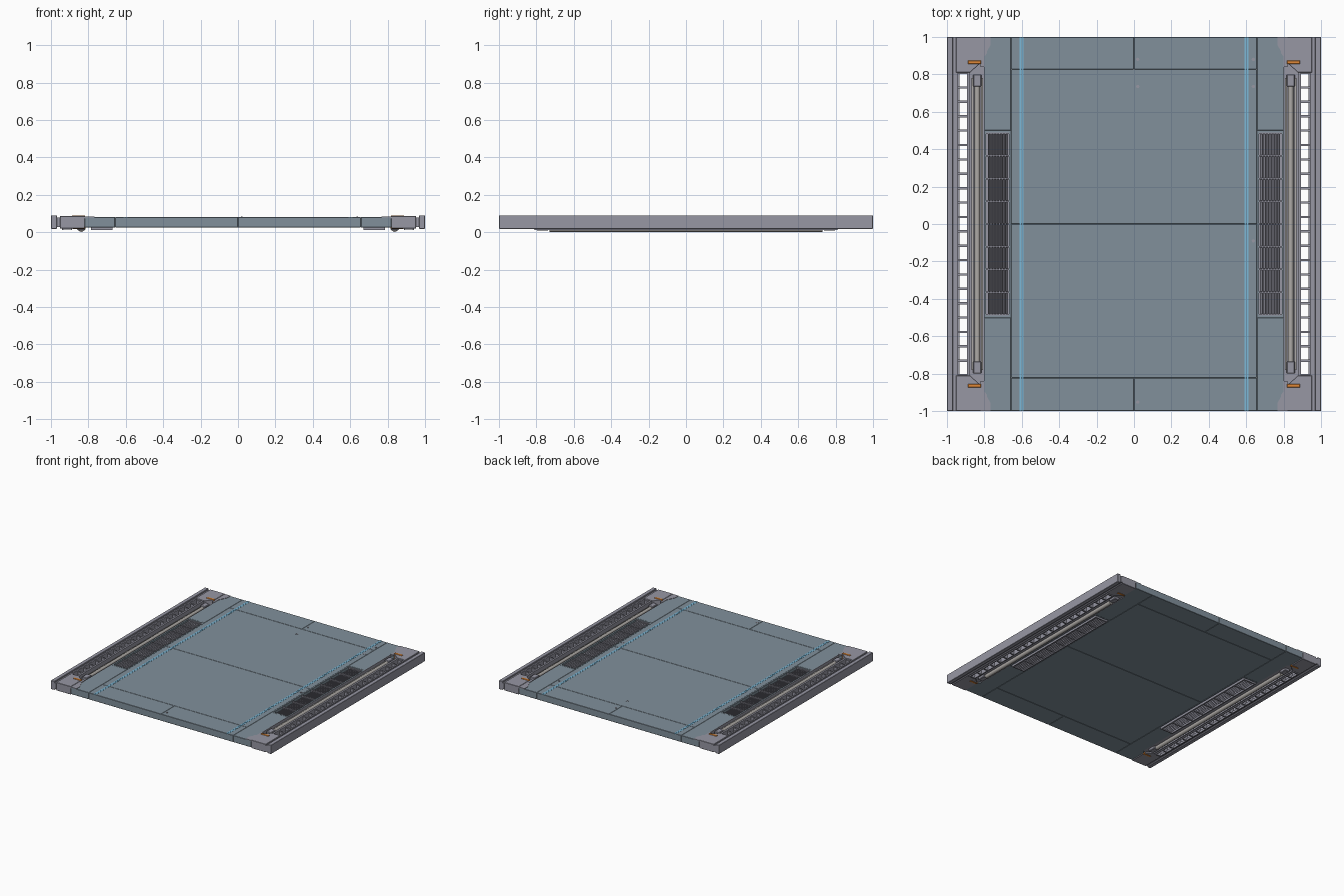
import bpy, bmesh, math
from mathutils import Matrix, Vector

def mat(name, rgb):
    m = bpy.data.materials.new(name)
    m.diffuse_color = (*rgb, 1)
    return m

TEAL = mat("plate_blue_grey", (0.22, 0.28, 0.33))
GREY = mat("rail_grey", (0.31, 0.31, 0.37))
BLUE = mat("stripe_blue", (0.2, 0.48, 0.68))
ORANGE = mat("clip_orange", (0.75, 0.25, 0.04))
CREAM = mat("tube_cream", (0.42, 0.40, 0.38))

def finish(name, bm, m, bevel=0, mirror="X"):
    """Turn a bmesh into an object, bevelled and mirrored about the origin."""
    bmesh.ops.recalc_face_normals(bm, faces=bm.faces)
    me = bpy.data.meshes.new(name)
    bm.to_mesh(me)
    bm.free()
    me.materials.append(m)
    ob = bpy.data.objects.new(name, me)
    bpy.context.collection.objects.link(ob)
    if bevel:
        b = ob.modifiers.new("bevel", "BEVEL")
        b.width, b.segments = bevel, 1
    if mirror:
        mm = ob.modifiers.new("mirror", "MIRROR")
        mm.use_axis = ("X" in mirror, "Y" in mirror, False)
        mm.use_mirror_merge = False
    return ob

def add_box(bm, x0, x1, y0, y1, z0, z1, tilt=0):
    c = Vector((x0 + x1, y0 + y1, z0 + z1)) / 2
    M = Matrix.Translation(c) @ Matrix.Rotation(tilt, 4, "Y") @ Matrix.Diagonal((x1 - x0, y1 - y0, z1 - z0, 1))
    bmesh.ops.create_cube(bm, size=1, matrix=M)

def boxes(name, items, m, bevel=0, mirror="X"):
    bm = bmesh.new()
    for it in items:
        add_box(bm, *it)
    return finish(name, bm, m, bevel, mirror)

def prism(name, pts, z0, z1, m, bevel=0, mirror="XY"):
    bm = bmesh.new()
    f = bm.faces.new([bm.verts.new((x, y, z0)) for x, y in pts])
    r = bmesh.ops.extrude_face_region(bm, geom=[f])
    bmesh.ops.translate(bm, vec=(0, 0, z1 - z0), verts=[v for v in r["geom"] if isinstance(v, bmesh.types.BMVert)])
    return finish(name, bm, m, bevel, mirror)

def cylinder(bm, p, r, length, axis="Z", seg=16):
    M = Matrix.Translation(p)
    if axis == "Y":
        M = M @ Matrix.Rotation(math.pi / 2, 4, "X")
    bmesh.ops.create_cone(bm, cap_ends=True, segments=seg, radius1=r, radius2=r, depth=length, matrix=M)

# Central floor plates, with seams between them
ZB, ZT = 0.025, 0.08
boxes("floor_plates", [(-0.657, 0.657, -0.823, 0, ZB, ZT), (-0.657, 0.657, 0, 0.827, ZB, ZT)], TEAL, 0.002, None)
boxes("floor_end_plates", [(0, 0.657, 0.827, 1, ZB, ZT), (0, 0.657, -1, -0.823, ZB, ZT)], TEAL, 0.002)

# Blue marking stripes
boxes("marking_stripe", [(0.592, 0.600, -1, 1, 0.079, 0.081), (0.602, 0.612, -1, 1, 0.079, 0.081)], BLUE)

# Side plates fore and aft of the vent
prism("side_plate", [(0.657, 0.5), (0.80, 0.5), (0.80, 0.84), (0.82, 0.86), (0.82, 1), (0.657, 1)], ZB, ZT, TEAL, 0.002)

# Vent: frame, backing, long slats and cross bars
vent = [(0.657, 0.667, -0.5, 0.5, 0.025, 0.08), (0.79, 0.80, -0.5, 0.5, 0.025, 0.08),
        (0.667, 0.79, 0.49, 0.5, 0.025, 0.08), (0.667, 0.79, -0.5, -0.49, 0.025, 0.08)]
boxes("vent_frame", vent, TEAL)
boxes("vent_backing", [(0.667, 0.79, -0.49, 0.49, 0.042, 0.05)], GREY)
low = [(0.672, 0.682, -0.49, 0.49, 0.012, 0.042), (0.777, 0.787, -0.49, 0.49, 0.012, 0.042),
       (0.682, 0.777, 0.48, 0.49, 0.012, 0.042), (0.682, 0.777, -0.49, -0.48, 0.012, 0.042)]
boxes("vent_lower_frame", low, GREY)
slats = []
for i in range(7):
    x = 0.684 + i * 0.0152
    slats.append((x - 0.002, x + 0.002, -0.488, 0.488, 0.05, 0.074, 0.4))
    slats.append((x - 0.002, x + 0.002, -0.48, 0.48, 0.016, 0.042, -0.4))
boxes("vent_slats", slats, GREY)
bars = []
for i in range(-4, 5):
    y = i * 0.1215
    bars += [(0.667, 0.79, y - 0.004, y + 0.004, 0.05, 0.077), (0.674, 0.785, y - 0.004, y + 0.004, 0.014, 0.042)]
boxes("vent_cross_bars", bars, GREY)

# Outer side beam and the groove beside it
boxes("outer_beam", [(0.968, 1, -1, 1, 0.018, 0.09)], GREY, 0.002)
boxes("beam_groove", [(0.952, 0.968, -1, 1, 0.028, 0.078)], GREY)

# Rail end blocks with chamfered inner corners, and the thin lip over the side plate
prism("rail_end_block", [(0.952, 1), (0.82, 1), (0.82, 0.86), (0.877, 0.81), (0.952, 0.81)], 0.02, 0.086, GREY, 0.002)
prism("rail_end_lip", [(0.822, 1), (0.768, 1), (0.768, 0.955), (0.785, 0.925), (0.785, 0.915), (0.80, 0.895),
                       (0.80, 0.84), (0.822, 0.84)], 0.072, 0.083, GREY)

# Slotted drain: side strips and rungs leaving through holes
boxes("drain_strips", [(0.877, 0.892, -0.81, 0.81, 0.02, 0.086), (0.94, 0.952, -0.81, 0.81, 0.02, 0.086),
                       (0.887, 0.893, -0.81, 0.81, 0.012, 0.03), (0.932, 0.94, -0.81, 0.81, 0.012, 0.03)], GREY)
boxes("drain_rungs", [(0.89, 0.942, -0.808 + i * 0.0769 - 0.006, -0.808 + i * 0.0769 + 0.006, 0.014, 0.074)
                      for i in range(22)], GREY)

# Light trough: floor, end web and inner wall
prism("trough_floor", [(0.80, 0), (0.877, 0), (0.877, 0.81), (0.82, 0.86), (0.80, 0.86)], 0.03, 0.045, GREY)
boxes("trough_wall", [(0.797, 0.803, -0.84, 0.84, 0.025, 0.08)], GREY)

# Light tubes above and below the trough floor, with reflector strips
bm = bmesh.new()
cylinder(bm, (0.838, 0, 0.062), 0.014, 1.5, "Y")
cylinder(bm, (0.838, 0, 0.017), 0.016, 1.46, "Y")
tube = finish("light_tube", bm, CREAM)
for p in tube.data.polygons:
    p.use_smooth = len(p.vertices) == 4
boxes("tube_reflector", [(0.808, 0.818, -0.78, 0.78, 0.045, 0.06), (0.858, 0.868, -0.78, 0.78, 0.045, 0.06)], CREAM)
boxes("tube_holder", [(0.816, 0.86, 0.735, 0.80, 0.01, 0.08), (0.816, 0.86, -0.80, -0.735, 0.01, 0.08)], GREY, 0.004)

# Orange clips at the four corners
boxes("corner_clip", [(0.818, 0.888, 0.855, 0.875, 0.018, 0.09), (0.818, 0.888, -0.875, -0.855, 0.018, 0.09)],
      ORANGE, 0.003)

# Small plate fasteners
bm = bmesh.new()
for x, y in [(0.02, 0.88), (0.02, 0.735), (0.02, -0.952), (0.638, 0.88), (0.638, 0.735), (0.638, -0.09)]:
    cylinder(bm, (x, y, 0.08), 0.009, 0.004, seg=12)
    cylinder(bm, (x, y, 0.081), 0.005, 0.005, seg=6)
finish("plate_fasteners", bm, GREY, mirror=None)
